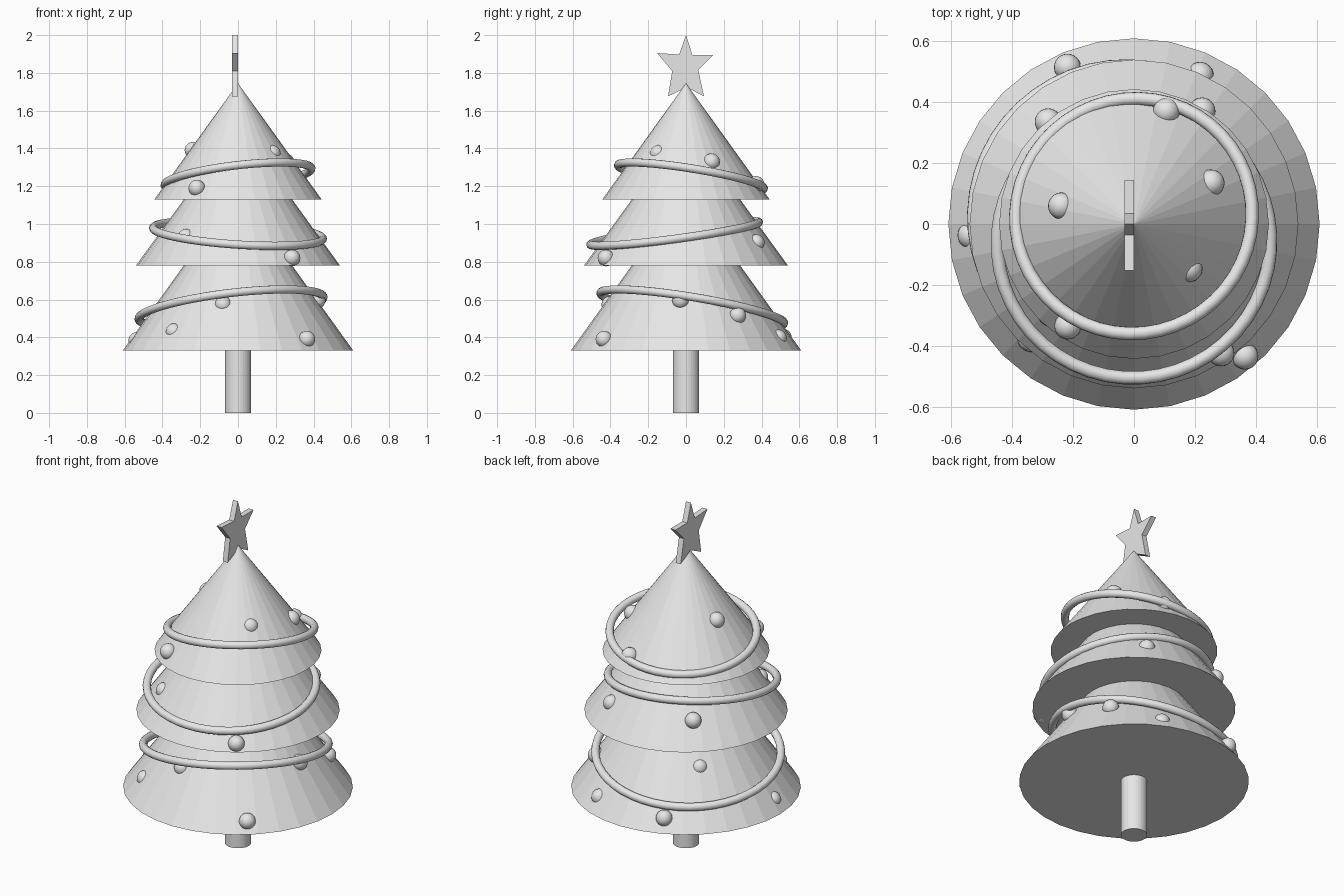
import bpy
import bmesh
from math import radians, cos, sin, hypot
from mathutils import Vector

default_cube = bpy.data.objects.get("Cube")
if default_cube:
    bpy.data.objects.remove(default_cube, do_unlink=True)

grey = bpy.data.materials.new("plain grey")
grey.use_nodes = True
grey.diffuse_color = (0.8, 0.8, 0.8, 1)
grey.node_tree.nodes["Principled BSDF"].inputs["Base Color"].default_value = (0.8, 0.8, 0.8, 1)


def finish(name, smooth=False):
    """Name the active object, colour it and choose its shading."""
    obj = bpy.context.object
    obj.name = name
    obj.data.materials.append(grey)
    if smooth:
        bpy.ops.object.shade_smooth()
    return obj


# Trunk
bpy.ops.mesh.primitive_cylinder_add(vertices=32, radius=0.07, depth=0.4, location=(0, 0, 0.2))
finish("trunk")

# Foliage tiers: base height, base radius, tip height
tiers = [("lower", 0.33, 0.61, 1.18), ("middle", 0.78, 0.54, 1.525), ("upper", 1.13, 0.443, 1.745)]
for label, base, radius, tip in tiers:
    bpy.ops.mesh.primitive_cone_add(vertices=32, radius1=radius, radius2=0, depth=tip - base,
                                    location=(0, 0, (base + tip) / 2))
    finish(label + "_foliage")

# Tilted garland rings: centre, ring radius, slope along x and y
garlands = [
    ("lower", (-0.037, 0.033, 0.555), 0.493, 0.12, -0.165),
    ("middle", (0, -0.06, 0.95), 0.45, -0.065, 0.133),
    ("upper", (0, 0.026, 1.25), 0.391, 0.115, -0.16),
]
for label, centre, radius, slope_x, slope_y in garlands:
    tilt = Vector((-slope_x, -slope_y, 1)).to_track_quat("Z", "Y").to_euler()
    bpy.ops.mesh.primitive_torus_add(major_radius=radius, minor_radius=0.022, major_segments=48,
                                     minor_segments=12, location=centre, rotation=tilt)
    finish(label + "_garland", smooth=True)

# Baubles on each tier: angle in degrees, height, offset out from the surface
baubles = {
    "lower": [(113, 0.4, 0), (66, 0.41, -0.022), (184, 0.4, -0.028), (228, 0.445, -0.026),
              (-50, 0.39, 0), (259, 0.585, -0.02), (-4, 0.595, 0), (35, 0.515, 0),
              (136, 0.63, -0.028)],
    "middle": [(59, 0.91, -0.015), (130, 0.92, 0), (-56, 0.82, 0), (227, 0.945, -0.024)],
    "upper": [(74, 1.21, 0), (28, 1.335, -0.01), (166, 1.395, -0.008), (-39, 1.39, -0.028),
              (237, 1.19, 0)],
}
for label, base, radius, tip in tiers:
    height = tip - base
    slant = hypot(radius, height)
    for number, (angle, z, offset) in enumerate(baubles[label], 1):
        turn = radians(angle)
        reach = (tip - z) * radius / height + offset * height / slant
        spot = (reach * cos(turn), reach * sin(turn), z + offset * radius / slant)
        bpy.ops.mesh.primitive_uv_sphere_add(segments=24, ring_count=12, radius=0.044, location=spot)
        finish(f"{label}_bauble_{number}", smooth=True)

# Star on top: outline in the side plane, extruded to a thin plate
outline = [(0, 2), (0.034, 1.895), (0.144, 1.895), (0.065, 1.814), (0.095, 1.676),
           (0.004, 1.724), (-0.095, 1.676), (-0.073, 1.81), (-0.153, 1.905), (-0.036, 1.897)]
bm = bmesh.new()
face = bm.faces.new([bm.verts.new((-0.032, y, z)) for y, z in outline])
grown = bmesh.ops.extrude_face_region(bm, geom=[face])["geom"]
bmesh.ops.translate(bm, vec=(0.032, 0, 0),
                    verts=[v for v in grown if isinstance(v, bmesh.types.BMVert)])
bmesh.ops.recalc_face_normals(bm, faces=bm.faces)
mesh = bpy.data.meshes.new("star")
bm.to_mesh(mesh)
bm.free()
mesh.materials.append(grey)
bpy.context.collection.objects.link(bpy.data.objects.new("star", mesh))
